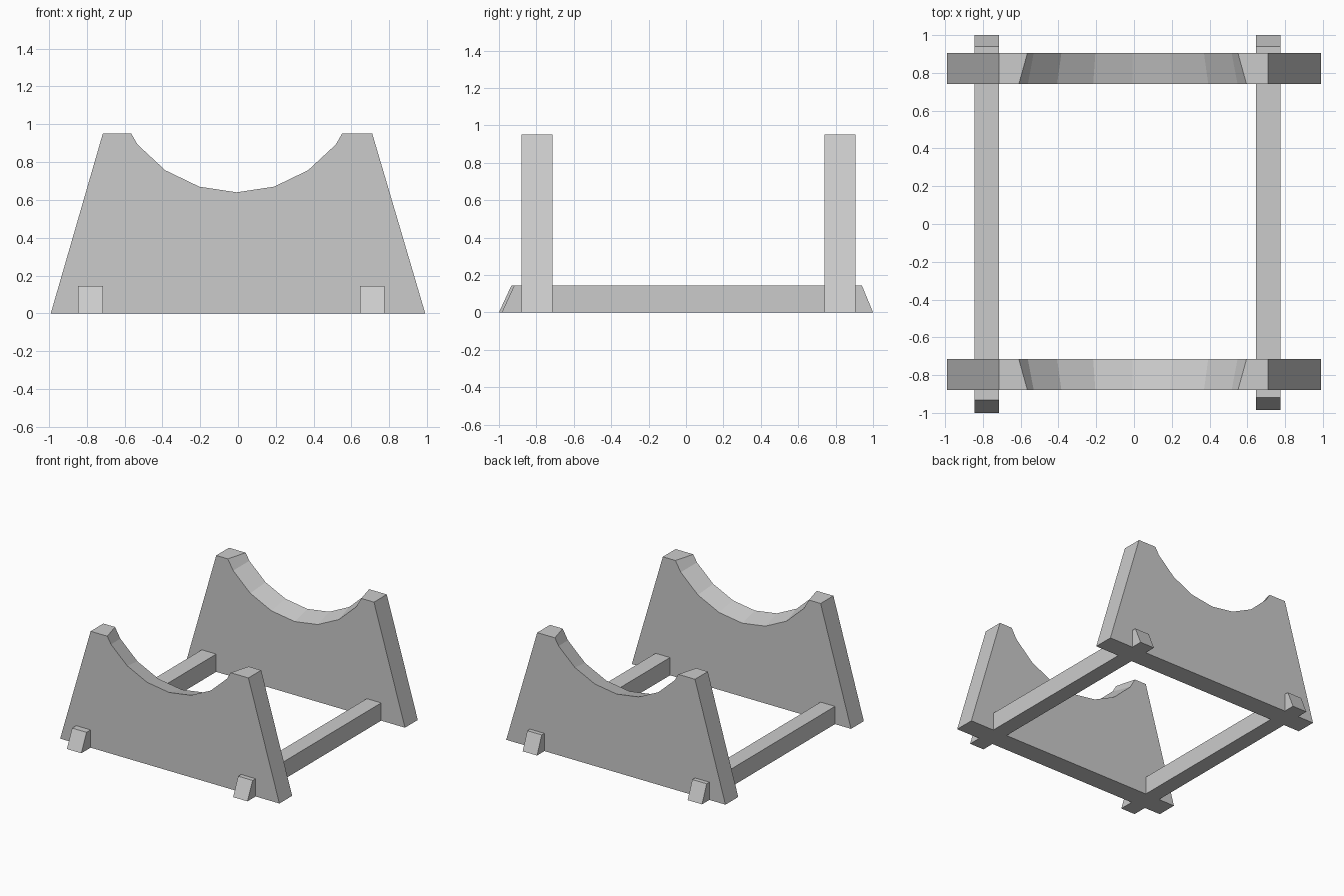
import bpy
from math import sin, cos, tau

if "Cube" in bpy.data.objects:
    bpy.data.objects.remove(bpy.data.objects["Cube"])

TOP = 0.95


def add_prism(name, near, far):
    """Join two matching outlines (3D points) into a closed solid."""
    n = len(near)
    faces = [tuple(range(n)), tuple(range(2 * n - 1, n - 1, -1))]
    faces += [(i, i + n, (i + 1) % n + n, (i + 1) % n) for i in range(n)]
    mesh = bpy.data.meshes.new(name)
    mesh.from_pydata(near + far, [], faces)
    mesh.update()
    obj = bpy.data.objects.new(name, mesh)
    bpy.context.collection.objects.link(obj)
    return obj


def cradle_outline(y, radius):
    """Tapered panel with a faceted round notch cut into its top edge."""
    cx, cz, step = -0.007, 1.31, tau / 21
    arc = [(radius * sin(k * step), cz - radius * cos(k * step)) for k in range(5)]
    # clip the last arc segment at the panel top
    (x3, z3), (x4, z4) = arc[3], arc[4]
    arc[4] = (x3 + (x4 - x3) * (TOP - z3) / (z4 - z3), TOP)
    right = [(cx + x, z) for x, z in reversed(arc)]
    left = [(cx - x, z) for x, z in arc[1:]]
    pts = [(-0.99, 0), (0.99, 0), (0.71, TOP)] + right + left + [(-0.715, TOP)]
    return [(x, y, z) for x, z in pts]


# End panels: the notch flares wider towards the inside
add_prism("front_cradle_panel", cradle_outline(-0.88, 0.67), cradle_outline(-0.715, 0.71))
add_prism("back_cradle_panel", cradle_outline(0.74, 0.71), cradle_outline(0.905, 0.67))

# Side rails with sloped ends, passing through both panels
for name, x0, x1, front in (("left_rail", -0.845, -0.715, -1.0),
                            ("right_rail", 0.645, 0.775, -0.985)):
    side = [(front, 0), (1.0, 0), (0.94, 0.145), (front + 0.067, 0.145)]
    add_prism(name, [(x1, y, z) for y, z in side][::-1],
              [(x0, y, z) for y, z in side][::-1])

# Make all normals face outward
import bmesh
for obj in bpy.context.collection.objects:
    bm = bmesh.new()
    bm.from_mesh(obj.data)
    bmesh.ops.recalc_face_normals(bm, faces=bm.faces)
    bm.to_mesh(obj.data)
    bm.free()
